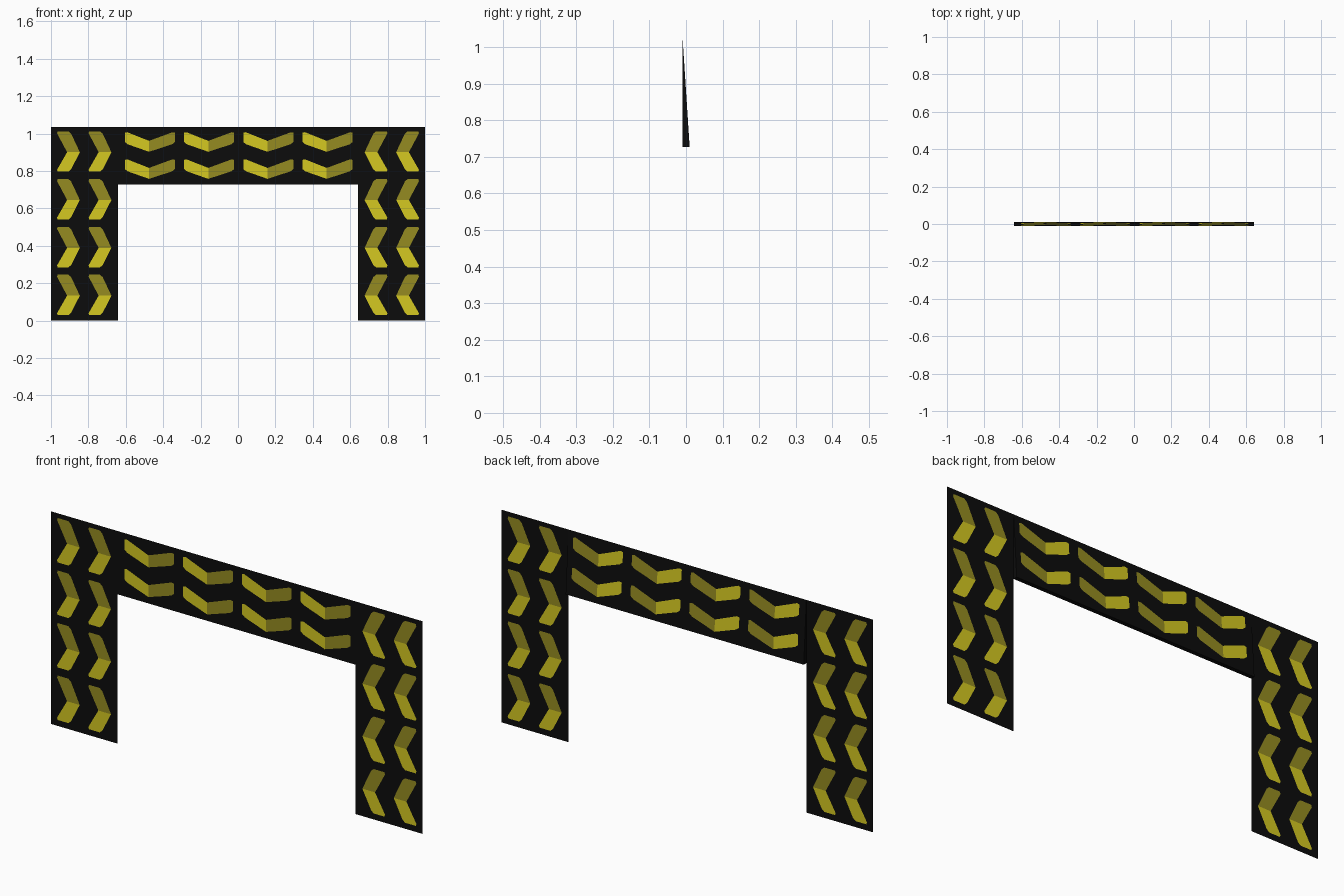
import bpy
from mathutils import Vector
from mathutils.geometry import delaunay_2d_cdt

if "Cube" in bpy.data.objects:
    bpy.data.objects.remove(bpy.data.objects["Cube"])


def material(name, rgb):
    m = bpy.data.materials.new(name)
    m.diffuse_color = (*rgb, 1)
    m.use_nodes = True
    m.node_tree.nodes["Principled BSDF"].inputs["Base Color"].default_value = m.diffuse_color
    return m


MATS = [material("black", (0.0037, 0.0037, 0.0037)),
        material("bright_yellow", (0.66, 0.58, 0.015)),
        material("dark_yellow", (0.30, 0.26, 0.015))]

TOP, BAR_Z, INNER, Y = 1.035, 0.727, 0.641, 0.01


def panel_pattern():
    """Unit sheet cut by 4 x 2 two-tone chevrons; u runs along, v across."""
    pts = [(0, 0), (1, 0), (1, 1), (0, 1)]
    faces, colours = [[0, 1, 2, 3]], [0]

    def add(poly, colour):
        faces.append(list(range(len(pts), len(pts) + len(poly))))
        pts.extend(poly)
        colours.append(colour)

    for i in range(4):
        for j in range(2):
            u, v = 0.022 + i * 0.247, j * 0.47
            mid = u + 0.108
            for end, s, colour in ((u, 1, 2), (u + 0.209, -1, 1)):
                arm = [(end, v + 0.10), (end, v + 0.26), (end + s * 0.012, v + 0.30),
                       (mid, v + 0.43), (mid, v + 0.24), (end + s * 0.010, v + 0.09)]
                add(arm[::-s], colour)  # keep every outline anticlockwise
    vs, _, fs, _, _, ids = delaunay_2d_cdt([Vector(p) for p in pts], [], faces, 1, 1e-5)
    return vs, fs, [max(colours[k] for k in f) for f in ids]


VERTS, FACES, COLOURS = panel_pattern()


def build(name, place_funcs, extra=()):
    """Place the cut sheet with each mapping, then add plain black faces."""
    verts, faces, cols = [], [], []
    for place in place_funcs:
        base = len(verts)
        verts += [place(p.x, p.y) for p in VERTS]
        faces += [[base + k for k in f] for f in FACES]
        cols += COLOURS
    for poly in extra:
        faces.append(list(range(len(verts), len(verts) + len(poly))))
        verts += poly
        cols.append(0)
    me = bpy.data.meshes.new(name)
    me.from_pydata(verts, [], faces)
    for m in MATS:
        me.materials.append(m)
    me.polygons.foreach_set("material_index", cols)
    me.update()
    bpy.context.collection.objects.link(bpy.data.objects.new(name, me))


# Two flat posts, mirrored
for name, s in (("left_post", -1), ("right_post", 1)):
    build(name, [lambda u, v, s=s: (s * (1 - (1 - INNER) * v), -Y, TOP * (1 - u))])

# Crossbar: upright front sheet, sloping back sheet, end caps and underside
def bar(slope):
    return lambda u, v: (INNER * (1 - 2 * u), -Y + slope * v, TOP - (TOP - BAR_Z) * v)

caps = [[(x, -Y, TOP), (x, -Y, BAR_Z), (x, Y, BAR_Z)] for x in (-INNER, INNER)]
under = [(-INNER, -Y, BAR_Z), (INNER, -Y, BAR_Z), (INNER, Y, BAR_Z), (-INNER, Y, BAR_Z)]
build("crossbar", [bar(0), bar(2 * Y)], caps + [under])
